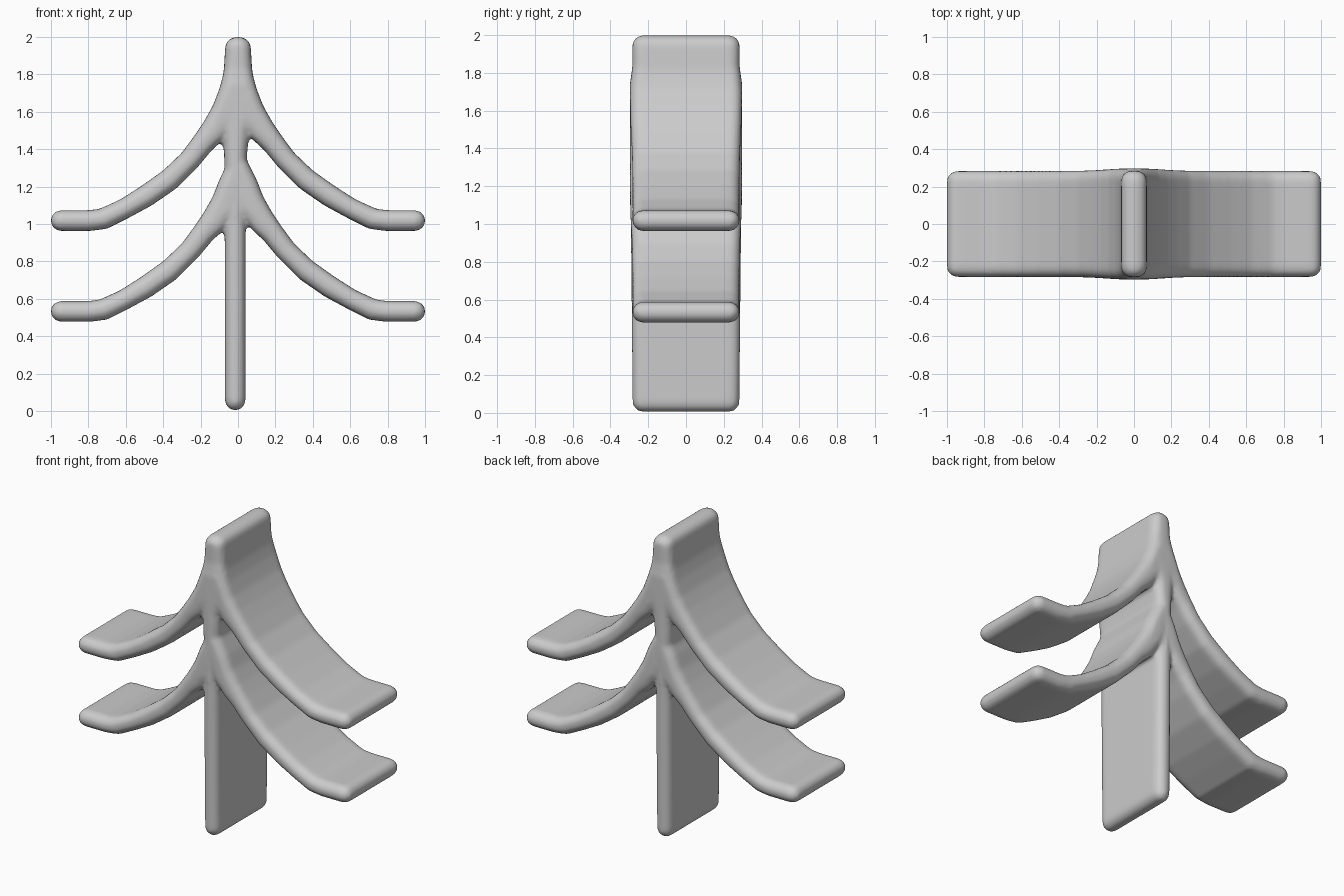
import bpy, bmesh, math
from mathutils import Vector

if "Cube" in bpy.data.objects:
    bpy.data.objects.remove(bpy.data.objects["Cube"])

DEPTH = 0.284      # half depth of the slabs
ROUND = 0.055      # edge radius
ARC = 5            # steps per rounded corner

grey = bpy.data.materials.new("light grey")
grey.use_nodes = True
colour = (0.6, 0.6, 0.6, 1)
grey.diffuse_color = colour
grey.node_tree.nodes["Principled BSDF"].inputs["Base Color"].default_value = colour


def ring(bm, centre, across, depth):
    """Rounded rectangle spanning the across vector and the y axis."""
    half = max(across.length, 0.002)
    unit = across.normalized()
    r = min(half, ROUND)
    verts = []
    for q, (sx, sy) in enumerate([(1, 1), (-1, 1), (-1, -1), (1, -1)]):
        for k in range(ARC + 1):
            a = math.pi / 2 * (q + k / ARC)
            u = sx * (half - r) + r * math.cos(a)
            v = sy * (depth - r) + r * math.sin(a)
            verts.append(bm.verts.new(centre + unit * u + Vector((0, v, 0))))
    return verts


def rounded_end(centre, across, direction):
    """Sections that close a slab with a half-round nose."""
    out = []
    for k in range(1, 7):
        a = math.pi / 2 * k / 6
        out.append((centre + direction * ROUND * math.sin(a),
                    across * max(math.cos(a), 0.05), ROUND * (1 - math.cos(a))))
    return out


def slab(bm, sections):
    """Skin a list of (centre, across, depth inset) sections."""
    rings = []
    for centre, across, inset in sections:
        swell = 0.013 * math.exp(-(centre.x / 0.2) ** 2) if 0.7 < centre.z < 1.75 else 0
        rings.append(ring(bm, centre, across, DEPTH + swell - inset))
    n = len(rings[0])
    faces = [bm.faces.new(rings[0]), bm.faces.new(rings[-1][::-1])]
    for a, b in zip(rings, rings[1:]):
        for i in range(n):
            j = (i + 1) % n
            faces.append(bm.faces.new((a[i], b[i], b[j], a[j])))
    bmesh.ops.recalc_face_normals(bm, faces=faces)


# Branch outline: upper x, upper z, lower x, lower z from trunk to tip
BRANCH = [(0.10, 1.72, -0.03, 1.64), (0.135, 1.63, 0.01, 1.54),
          (0.18, 1.55, 0.08, 1.45), (0.23, 1.475, 0.14, 1.395), (0.30, 1.38, 0.21, 1.31),
          (0.40, 1.285, 0.33, 1.19), (0.52, 1.20, 0.46, 1.10), (0.63, 1.13, 0.58, 1.035),
          (0.74, 1.08, 0.70, 0.975), (0.80, 1.073, 0.79, 0.963), (0.945, 1.073, 0.945, 0.963)]


def branch(bm, side, drop, neck):
    sections = []
    for ux, uz, lx, lz in [(neck, 1.83, -0.04, 1.75)] + BRANCH:
        upper = Vector((side * ux, 0, uz - drop))
        lower = Vector((side * lx, 0, lz - drop))
        sections.append(((upper + lower) / 2, (upper - lower) / 2, 0))
    tip, across, _ = sections[-1]
    slab(bm, sections + rounded_end(tip, across, Vector((side, 0, 0))))


bm = bmesh.new()

# Trunk: centre x, height, half width
TRUNK = [(-0.015, 0.06, 0.055), (-0.015, 1.30, 0.056), (-0.01, 1.5, 0.07),
         (0, 1.66, 0.105), (0, 1.74, 0.088), (0, 1.83, 0.075), (0, 1.945, 0.068)]
trunk = [(Vector((x, 0, z)), Vector((w, 0, 0)), 0) for x, z, w in TRUNK]
foot = rounded_end(trunk[0][0], trunk[0][1], Vector((0, 0, -1)))
crown = rounded_end(trunk[-1][0], trunk[-1][1], Vector((0, 0, 1)))
slab(bm, foot[::-1] + trunk + crown)

# Two tiers of drooping branches
for drop, neck in ((0, 0.07), (0.485, 0.045)):
    for side in (-1, 1):
        branch(bm, side, drop, neck)

mesh = bpy.data.meshes.new("branching_tree")
bm.to_mesh(mesh)
bm.free()
tree = bpy.data.objects.new("branching_tree", mesh)
bpy.context.collection.objects.link(tree)
mesh.materials.append(grey)

# Fuse the slabs into one skin and soften the joints
remesh = tree.modifiers.new("fuse", 'REMESH')
remesh.mode = 'VOXEL'
remesh.voxel_size = 0.014
remesh.use_smooth_shade = True
soften = tree.modifiers.new("soften", 'SMOOTH')
soften.factor = 0.5
soften.iterations = 6
